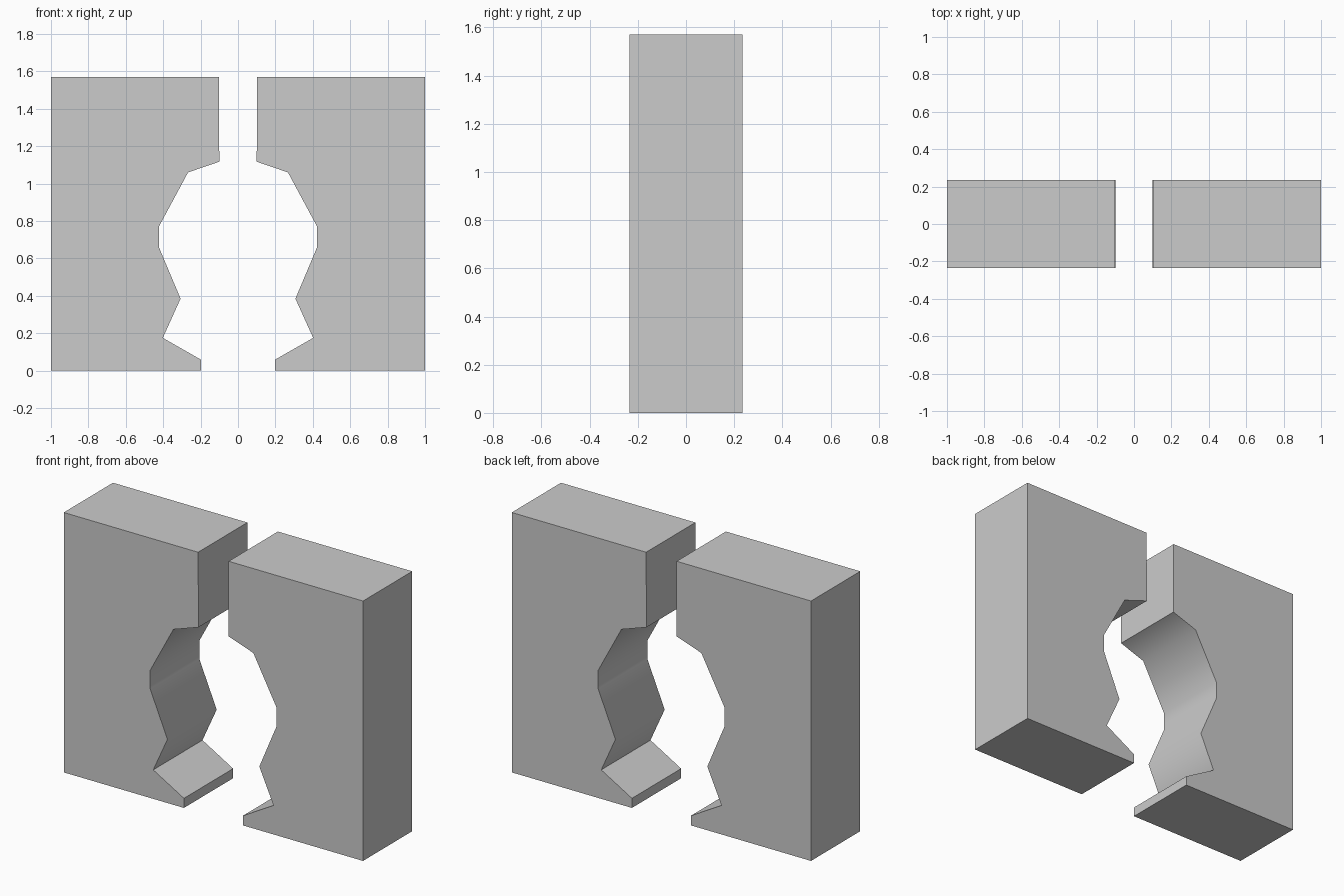
import bpy
import bmesh
import math

if "Cube" in bpy.data.objects:
    bpy.data.objects.remove(bpy.data.objects["Cube"])

HALF_DEPTH = 0.235
HEIGHT = 1.57

# Inner cut-out outline of one half, from top to bottom (x, z)
INNER = [(0.102, HEIGHT), (0.10, 1.117), (0.267, 1.06), (0.423, 0.77),
         (0.423, 0.66), (0.307, 0.385), (0.402, 0.175), (0.265, 0.097),
         (0.197, 0.058), (0.197, 0.0)]
OUTLINE = INNER + [(1.0, 0.0), (1.0, HEIGHT)]


def make_half(name, side):
    """Extrude the block outline through its depth, mirrored by side."""
    bm = bmesh.new()
    front = bm.faces.new([bm.verts.new((side * x, -HALF_DEPTH, z)) for x, z in OUTLINE])
    result = bmesh.ops.extrude_face_region(bm, geom=[front], use_keep_orig=True)
    moved = [g for g in result["geom"] if isinstance(g, bmesh.types.BMVert)]
    bmesh.ops.translate(bm, verts=moved, vec=(0, 2 * HALF_DEPTH, 0))
    bmesh.ops.recalc_face_normals(bm, faces=bm.faces[:])
    mesh = bpy.data.meshes.new(name)
    bm.to_mesh(mesh)
    bm.free()
    obj = bpy.data.objects.new(name, mesh)
    bpy.context.collection.objects.link(obj)

    # Soft folds inside the cut-out, crisp block edges
    bpy.ops.object.select_all(action='DESELECT')
    obj.select_set(True)
    bpy.context.view_layer.objects.active = obj
    bpy.ops.object.shade_smooth_by_angle(angle=math.radians(50))


# Two mirrored mould blocks
make_half("right_mould_block", 1)
make_half("left_mould_block", -1)
